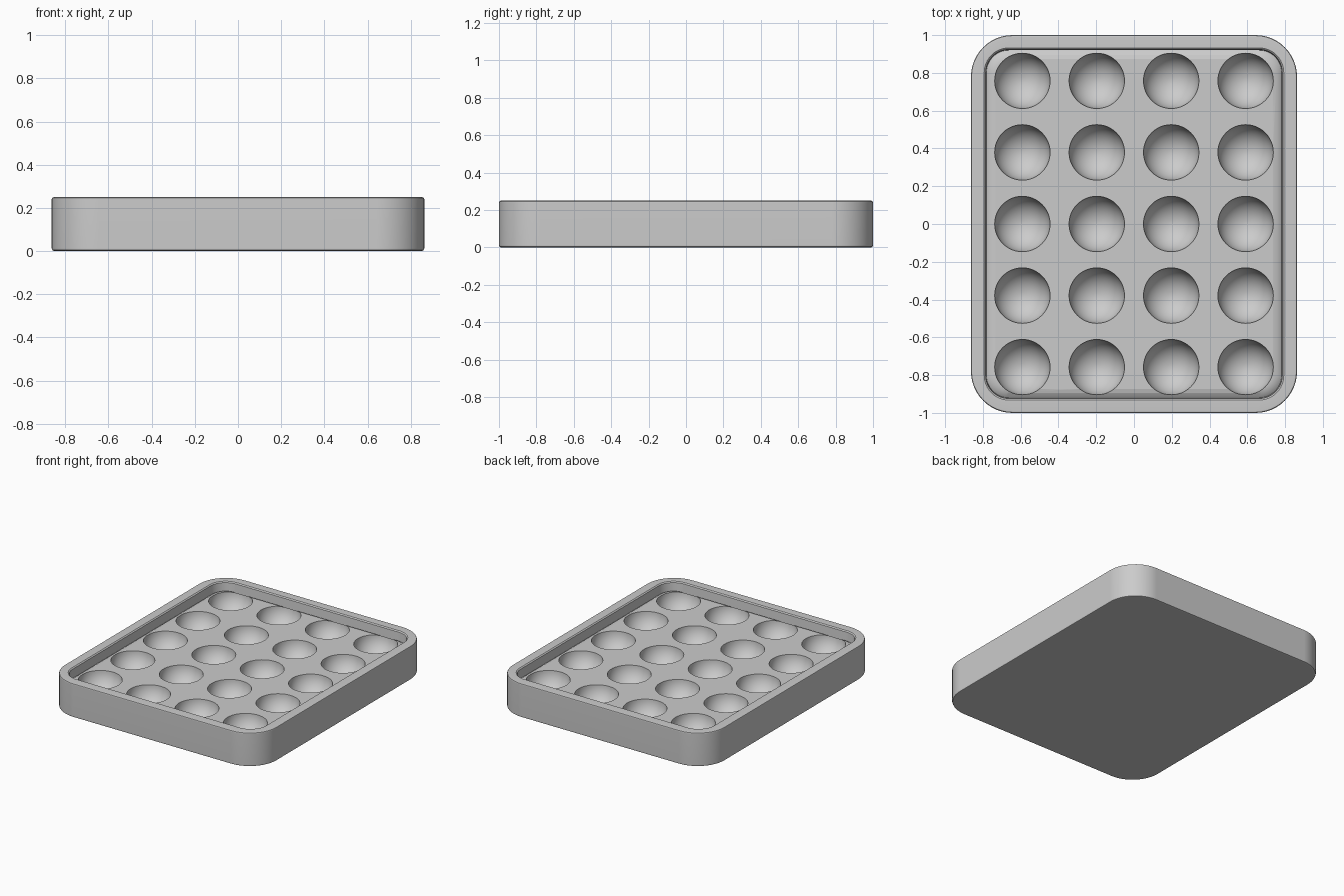
import bpy, bmesh, math

cube = bpy.data.objects.get("Cube")
if cube:
    bpy.data.objects.remove(cube, do_unlink=True)

# Single flat colour
grey = bpy.data.materials.new("light grey")
grey.use_nodes = True
colour = (0.6, 0.6, 0.6, 1)
grey.diffuse_color = colour
grey.node_tree.nodes["Principled BSDF"].inputs["Base Color"].default_value = colour


def rounded_loop(bm, hx, hy, r, z, steps=12):
    """Ring of vertices around a rounded rectangle."""
    ring = []
    for q, (sx, sy) in enumerate([(1, 1), (-1, 1), (-1, -1), (1, -1)]):
        for i in range(steps + 1):
            a = math.pi / 2 * (q + i / steps)
            ring.append(bm.verts.new((sx * (hx - r) + r * math.cos(a),
                                      sy * (hy - r) + r * math.sin(a), z)))
    return ring


# Tray section: (half width, half length, corner radius, height)
section = [
    (0.850, 0.988, 0.208, 0.000), (0.859, 0.997, 0.217, 0.004),
    (0.863, 1.000, 0.220, 0.013),                                # bottom edge
    (0.863, 1.000, 0.220, 0.240), (0.860, 0.997, 0.217, 0.247),
    (0.853, 0.990, 0.210, 0.250),                                # top edge
    (0.793, 0.932, 0.130, 0.250), (0.785, 0.924, 0.122, 0.243),  # inner lip
    (0.781, 0.920, 0.118, 0.178),                                # groove
    (0.774, 0.913, 0.111, 0.184), (0.757, 0.896, 0.094, 0.194),
    (0.733, 0.872, 0.070, 0.200),                                # raised floor
]
bm = bmesh.new()
rings = [rounded_loop(bm, *s) for s in section]
count = len(rings[0])
for low, high in zip(rings, rings[1:]):
    for i in range(count):
        j = (i + 1) % count
        bm.faces.new((low[i], low[j], high[j], high[i]))
bm.faces.new(rings[0][::-1])
bm.faces.new(rings[-1])
bmesh.ops.recalc_face_normals(bm, faces=bm.faces)
mesh = bpy.data.meshes.new("tray")
bm.to_mesh(mesh)
bm.free()
tray = bpy.data.objects.new("tray", mesh)
bpy.context.collection.objects.link(tray)
mesh.materials.append(grey)

# Grid of balls that hollow out the round cups
bm = bmesh.new()
for col in range(4):
    for row in range(5):
        made = bmesh.ops.create_uvsphere(bm, u_segments=48, v_segments=24, radius=0.147)
        bmesh.ops.translate(bm, verts=made["verts"],
                            vec=((col - 1.5) * 0.394, (row - 2) * 0.379, 0.203))
cut_mesh = bpy.data.meshes.new("cup_cutter")
bm.to_mesh(cut_mesh)
bm.free()
cut_mesh.materials.append(grey)
cutter = bpy.data.objects.new("cup_cutter", cut_mesh)
bpy.context.collection.objects.link(cutter)
cutter.hide_render = True

# Cut the cups and bake the result
bpy.ops.object.select_all(action="DESELECT")
tray.select_set(True)
bpy.context.view_layer.objects.active = tray
cut = tray.modifiers.new("cups", "BOOLEAN")
cut.operation = "DIFFERENCE"
cut.solver = "EXACT"
cut.object = cutter
bpy.ops.object.modifier_apply(modifier=cut.name)
bpy.data.objects.remove(cutter, do_unlink=True)

# Smooth shading with crisp cup rims and flat large faces
bpy.ops.object.shade_smooth_by_angle(angle=math.radians(35))
weighted = tray.modifiers.new("even shading", "WEIGHTED_NORMAL")
weighted.keep_sharp = True
